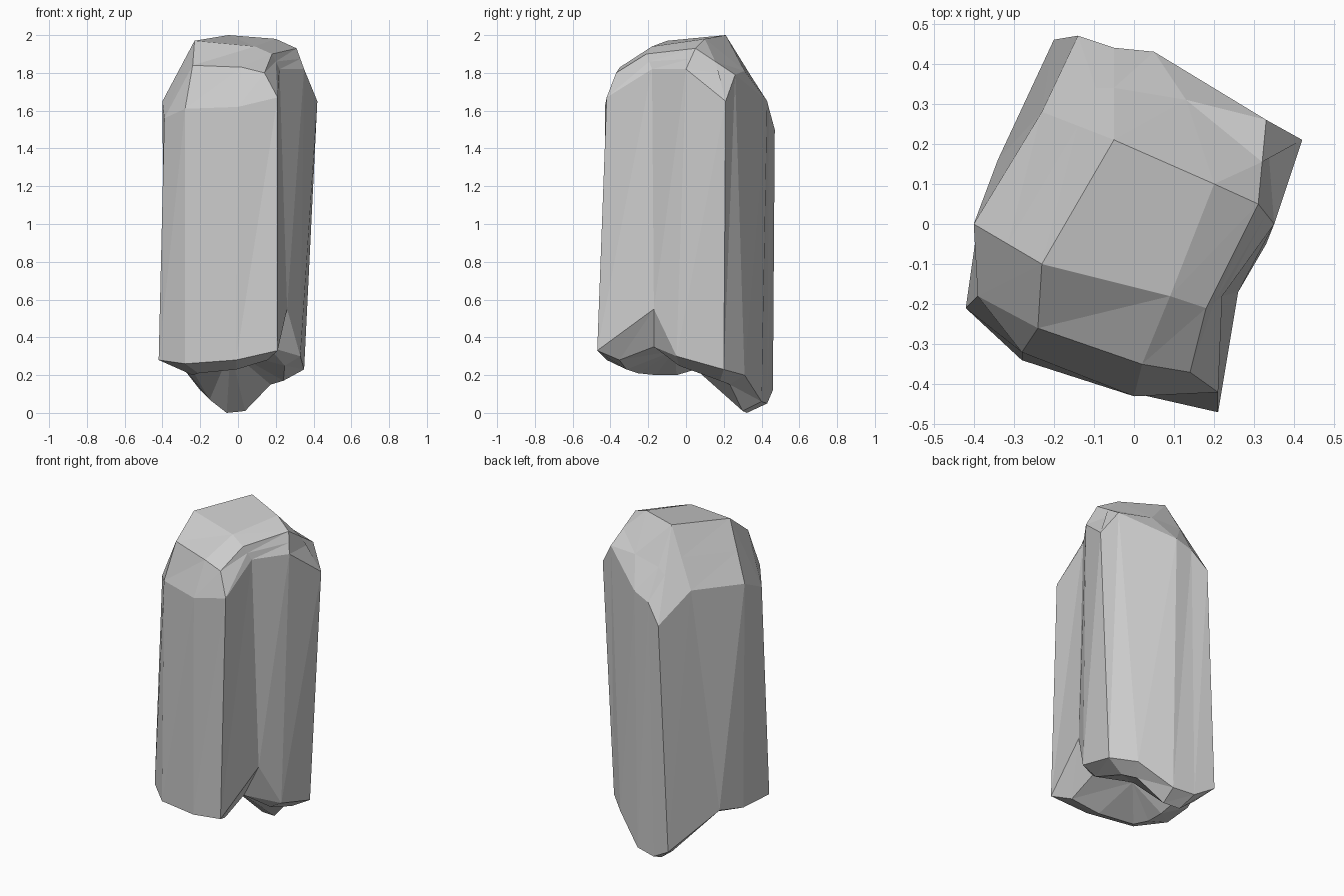
import bpy
import bmesh
from mathutils import Vector

# Remove the default object only
cube = bpy.data.objects.get("Cube")
if cube:
    bpy.data.objects.remove(cube)

# Shared crown corners, in hundredths of a unit
PEAK = (-5, 21, 200)
LEFT_TOP = (-23, -10, 197)
FRONT_TOP = (9, -18, 194)
NOTCH_TOP = (18, -21, 190)
RIGHT_TOP = (31, 5, 193)
BACK_TOP = (20, 10, 198)
BACK_CHIP = (33, 26, 179)

# Vertical columns of the pillar: foot, shoulder and crown corner
columns = {
    "back_corner": ((-20, 46, 12), (-14, 47, 150), PEAK),
    "left_back": ((-34, 16, 30), (-23, 28, 167), PEAK),
    "left_front": ((-39, 0, 27), (-40, 0, 165), LEFT_TOP),
    "left_corner": ((-42, -21, 28), (-39, -18, 156), LEFT_TOP),
    "front_left": ((-28, -34, 26), (-28, -32, 161), LEFT_TOP),
    "front_middle": ((-1, -42, 28), (0, -43, 162), FRONT_TOP),
    "front_corner": ((21, -47, 33), (21, -42, 167), NOTCH_TOP),
    "groove": ((26, -17, 55), (22, -18, 182), NOTCH_TOP),
    "right_ridge": ((33, -5, 30), (35, 0, 182), RIGHT_TOP),
    "right_corner": ((35, 20, 23), (42, 21, 165), RIGHT_TOP),
    "back_right": ((23, 31, 20), BACK_CHIP, RIGHT_TOP),
    "back_middle": ((5, 40, 6), (5, 43, 165), BACK_TOP),
    "back_tip": ((-8, 43, 5), (-5, 44, 161), PEAK),
}

# Crown facets that bulge away from the straight line shoulder to crown
bulges = {
    "front_left": (-24, -26, 184),
    "front_middle": (2, -35, 183),
    "front_corner": (14, -37, 180),
    "right_corner": BACK_CHIP,
    "back_middle": (13, 31, 181),
    "back_tip": (-5, 34, 179),
}

# Rim of the hollow underside where it departs from the plain bevel
rim = {
    "left_front": (-24, -5, 20),
    "left_corner": (-24, -16, 20),
    "groove": (16, -17, 35),
    "right_corner": (24, 18, 17),
}


def point(values):
    return Vector(values) / 100


def underside(name, foot):
    """Pull a foot point inward and down to bevel the lower rim."""
    if name in rim:
        return point(rim[name])
    return Vector((foot.x * 0.75, foot.y * 0.75, foot.z - 0.05))


def add_ring(bm, points):
    return [bm.verts.new(p) for p in points]


def bridge(bm, lower, upper):
    """Join two rings with flat facets, all split the same way."""
    count = len(lower)
    for i in range(count):
        j = (i + 1) % count
        bm.faces.new((lower[i], lower[j], upper[j]))
        bm.faces.new((lower[i], upper[j], upper[i]))


def build_pillar():
    bm = bmesh.new()
    under, feet, shoulders, crown, top = [], [], [], [], []
    for name, corners in columns.items():
        foot, shoulder, peak = (point(c) for c in corners)
        under.append(underside(name, foot))
        feet.append(foot)
        shoulders.append(shoulder)
        middle = bulges.get(name)
        crown.append(point(middle) if middle else shoulder.lerp(peak, 0.5))
        top.append(peak)

    # Stack the rings from the underside to the crown
    rings = [add_ring(bm, r) for r in (under, feet, shoulders, crown, top)]
    for lower, upper in zip(rings, rings[1:]):
        bridge(bm, lower, upper)

    # Hollow underside and flat top
    hub = bm.verts.new(point((-4, -6, 33)))
    base = rings[0]
    for a, b in zip(base, base[1:] + base[:1]):
        bm.faces.new((a, hub, b))
    bm.faces.new(rings[-1])

    # Merge shared corners and tidy the facets
    bmesh.ops.remove_doubles(bm, verts=bm.verts[:], dist=0.0005)
    bmesh.ops.dissolve_degenerate(bm, dist=0.0005, edges=bm.edges[:])
    bmesh.ops.triangulate(bm, faces=bm.faces[:])
    bmesh.ops.recalc_face_normals(bm, faces=bm.faces[:])
    mesh = bpy.data.meshes.new("stone_pillar")
    bm.to_mesh(mesh)
    bm.free()
    return mesh


# Plain grey stone
stone = bpy.data.materials.new("grey_stone")
stone.use_nodes = True
grey = (0.6, 0.6, 0.6, 1)
stone.diffuse_color = grey
stone.node_tree.nodes["Principled BSDF"].inputs["Base Color"].default_value = grey

pillar = bpy.data.objects.new("stone_pillar", build_pillar())
pillar.data.materials.append(stone)
bpy.context.collection.objects.link(pillar)
